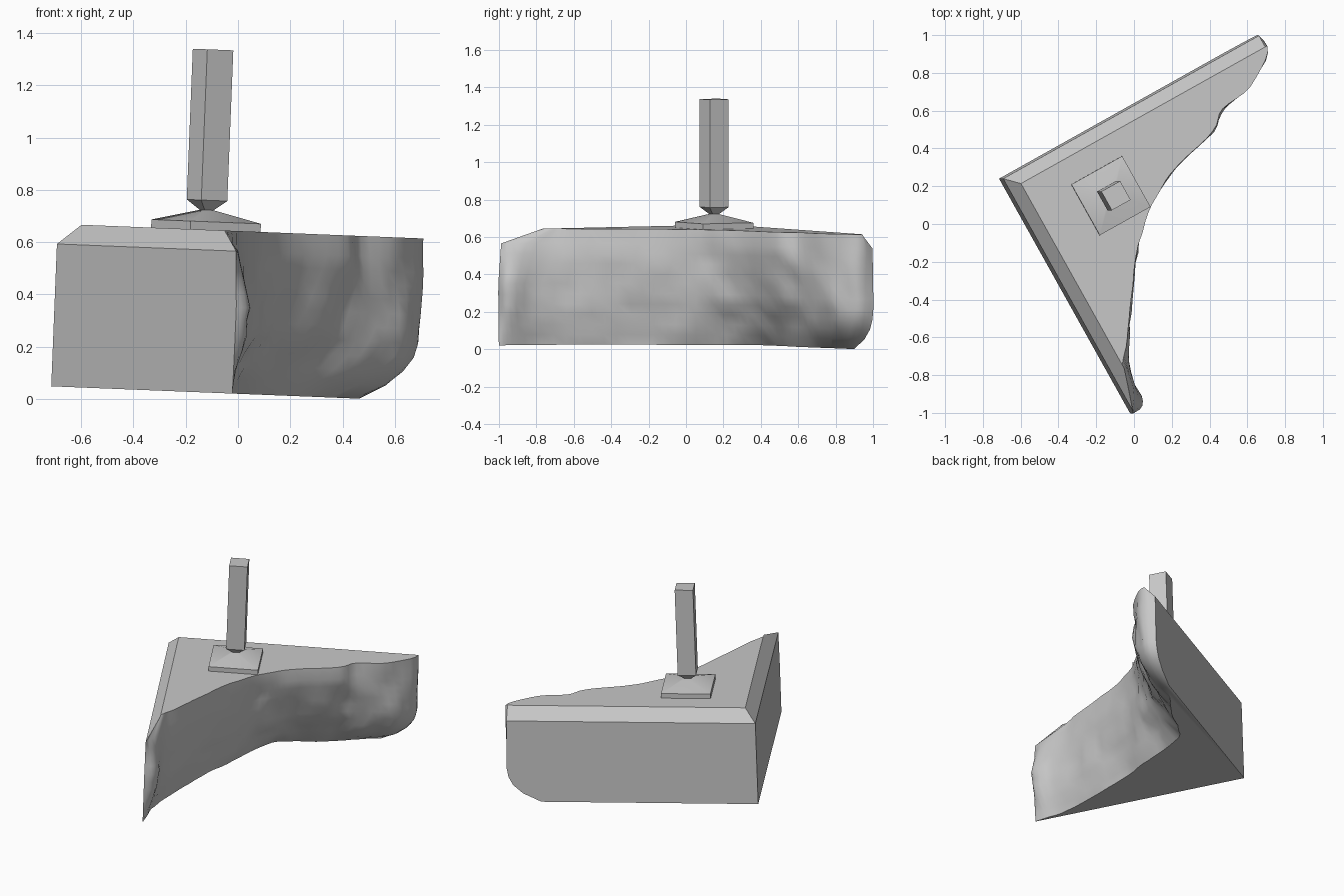
import bpy, bmesh, math
from mathutils import Matrix, Vector, noise

cube = bpy.data.objects.get("Cube")
if cube:
    bpy.data.objects.remove(cube, do_unlink=True)

# One stone colour for everything
stone = bpy.data.materials.new("grey stone")
stone.use_nodes = True
grey = (0.58, 0.58, 0.58, 1)
stone.diffuse_color = grey
stone.node_tree.nodes["Principled BSDF"].inputs["Base Color"].default_value = grey

# The whole model leans slightly towards +x
TILT = 0.04
LEAN = Matrix.Translation((0, 0, 0.02)) @ Matrix.Rotation(TILT, 4, 'Y')
TURN = math.radians(29.2)
CORNER = Vector((-0.715, 0.24))
ALONG_BACK = Vector((math.cos(TURN), math.sin(TURN)))
ALONG_SIDE = Vector((math.sin(TURN), -math.cos(TURN)))
HEIGHT, RIM, MIDDLE, BEVEL = 0.622, 0.545, 0.33, 0.067


def loft(name, rings, smooth=False):
    """Skin a stack of closed rings and cap both ends."""
    bm = bmesh.new()
    rows = [[bm.verts.new(p) for p in ring] for ring in rings]
    for low, high in zip(rows, rows[1:]):
        for i in range(len(low)):
            j = (i + 1) % len(low)
            bm.faces.new((low[i], low[j], high[j], high[i]))
    bm.faces.new(rows[0])
    bm.faces.new(rows[-1])
    bmesh.ops.recalc_face_normals(bm, faces=bm.faces)
    bm.transform(LEAN)
    mesh = bpy.data.meshes.new(name)
    bm.to_mesh(mesh)
    bm.free()
    mesh.materials.append(stone)
    obj = bpy.data.objects.new(name, mesh)
    bpy.context.collection.objects.link(obj)
    if smooth:
        bpy.ops.object.select_all(action='DESELECT')
        obj.select_set(True)
        bpy.context.view_layer.objects.active = obj
        bpy.ops.object.shade_smooth_by_angle(angle=math.radians(35))


def curve_through(points, steps=4):
    """Resample a path with a Catmull-Rom curve."""
    p = [Vector(q) for q in points]
    p = [p[0]] + p + [p[-1]]
    out = []
    for a, b, c, d in zip(p, p[1:], p[2:], p[3:]):
        for k in range(steps):
            t = k / steps
            out.append(b + (c - a) * t / 2 + (2 * a - 5 * b + 4 * c - d) * t**2 / 2
                       + (3 * b - a - 3 * c + d) * t**3 / 2)
    return out + [p[-1]]


# Broken face: from the end of the back wall to the end of the side wall
foot = curve_through([(.47, .89), (.42, .84), (.33, .75), (.21, .62), (.08, .52), (-.03, .41),
                      (-.06, .22), (-.08, 0), (-.1, -.25), (-.1, -.5), (-.09, -.77),
                      (-.04, -.93), (-.02, -1)])
belly = curve_through([(.66, 1), (.7, .9), (.62, .75), (.47, .63), (.35, .49), (.19, .33),
                       (.09, .19), (.03, .01), (-.01, -.24), (-.03, -.5), (-.02, -.77),
                       (.05, -.94), (0, -1)])
rim_path = [(.66, 1), (.71, .91), (.61, .725), (.47, .61), (.42, .49), (.25, .325),
            (.15, .2), (.08, .075), (.01, -.18), (-.02, -.45), (-.04, -.68), (0, -.9),
            (-.01, -.99)]
rim = curve_through(rim_path)
crest = curve_through(rim_path[:10] + [(-.045, -.65), (-.06, -.73), (-.075, -.78)])


def block_ring(path, z, inset=0.0, rough=0.0):
    """Wall corner followed by the roughened broken edge at height z."""
    ring = [CORNER + (ALONG_BACK + ALONG_SIDE) * inset]
    last = len(path) - 1
    for i, q in enumerate(path):
        q = q - Vector((TILT * z, 0))
        fade = min(1, i / 5, (last - i) / 5)
        # Sampled well away from zero, where the noise is continuous
        spot = Vector((q.x + 9, q.y + 9, z + 9))
        lump = noise.noise(spot * 5) + 0.8 * noise.noise(spot * 11)
        q += Vector((0.85, -0.53)) * lump * rough * fade
        # Keep the rock inside both straight walls
        d = q - CORNER
        back, side = d.dot(ALONG_BACK), d.dot(ALONG_SIDE)
        side = inset if i == 0 else max(side, inset)
        back = inset if i == last else max(back, inset)
        ring.append(CORNER + ALONG_BACK * back + ALONG_SIDE * side)
    return [(p.x, p.y, z) for p in ring]


rings = []
for k in range(6):
    s = k / 6
    # The undercut is steeper near the tip of the back wall
    path = [a.lerp(b, 1 - (1 - s) ** (1.3 + 2.7 * max(0, 1 - i / 12)))
            for i, (a, b) in enumerate(zip(foot, belly))]
    rings.append(block_ring(path, MIDDLE * s, rough=0.025 if k else 0.012))
for k in range(5):
    s = k / 4
    path = [a.lerp(b, s) for a, b in zip(belly, rim)]
    rings.append(block_ring(path, MIDDLE + (RIM - MIDDLE) * s, rough=0.025 - 0.015 * s))
rings.append(block_ring(crest, HEIGHT, inset=BEVEL, rough=0.008))
loft("broken_stone_corner", rings, smooth=True)


def square_ring(half, z):
    """Square ring turned to line up with the walls."""
    centre = Vector((-0.148, 0.15))
    signs = ((-1, -1), (1, -1), (1, 1), (-1, 1))
    pts = [centre + ALONG_BACK * half * a + ALONG_SIDE * half * b for a, b in signs]
    return [(p.x, p.y, z) for p in pts]


def square_stack(name, profile, smooth=False):
    loft(name, [square_ring(half, z) for half, z in profile], smooth)


# Low pyramid foot plate and the square post standing on its point
square_stack("base_plate", [(.154, .618), (.154, .653), (.012, .7)], smooth=True)
square_stack("post", [(.012, .69), (.057, .735), (.057, 1.312)])
